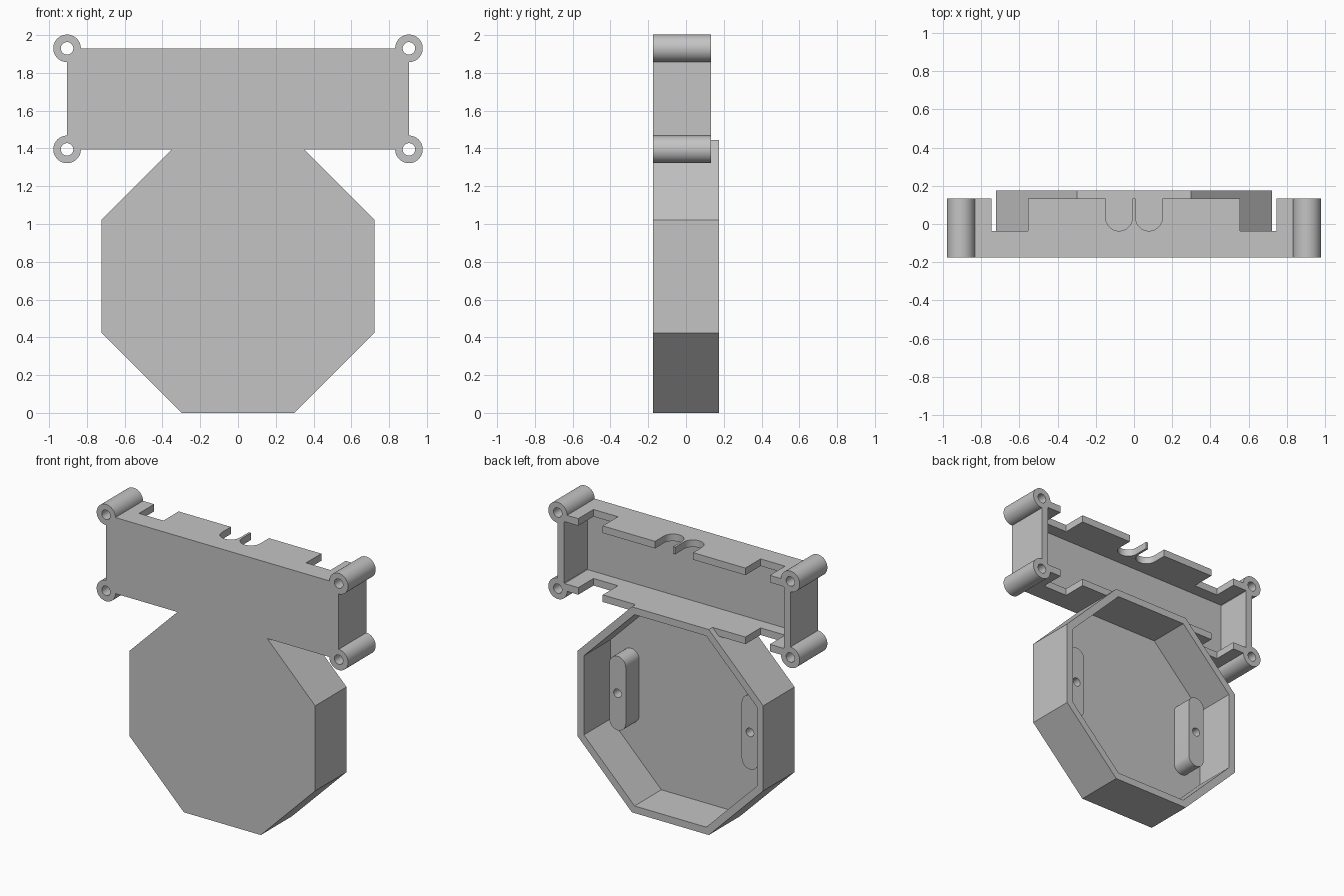
import bpy
import bmesh
import math
from mathutils import Matrix

cube = bpy.data.objects.get("Cube")
if cube:
    bpy.data.objects.remove(cube, do_unlink=True)

grey = bpy.data.materials.new("plain_grey")
grey.use_nodes = True
grey.diffuse_color = (0.55, 0.55, 0.55, 1)
grey.node_tree.nodes["Principled BSDF"].inputs["Base Color"].default_value = grey.diffuse_color

FRONT, BACK, BOX_BACK = -0.174, 0.174, 0.133
WALL = 0.05
FLOOR = FRONT + WALL
BOX_X, BOX_LOW, BOX_TOP = 0.905, 1.395, 1.93
OCT_Z, OCT_R = 0.7225, 0.7225
LUG_BACK = 0.025
BEYOND = 0.3


def prism(name, outline, y0, y1):
    """Extrude an (x, z) outline from y0 to y1."""
    bm = bmesh.new()
    face = bm.faces.new([bm.verts.new((x, y0, z)) for x, z in outline])
    side = bmesh.ops.extrude_face_region(bm, geom=[face])
    verts = [v for v in side["geom"] if isinstance(v, bmesh.types.BMVert)]
    bmesh.ops.translate(bm, verts=verts, vec=(0, y1 - y0, 0))
    bmesh.ops.recalc_face_normals(bm, faces=bm.faces)
    mesh = bpy.data.meshes.new(name)
    bm.to_mesh(mesh)
    bm.free()
    mesh.materials.append(grey)
    obj = bpy.data.objects.new(name, mesh)
    bpy.context.collection.objects.link(obj)
    return obj


def rect(x0, x1, z0, z1):
    return [(x0, z0), (x1, z0), (x1, z1), (x0, z1)]


def capsule(x, z, r, half=0.0, n=24):
    """Upright rounded slot outline; a circle when half is zero."""
    pts = []
    for end in (0, 1):
        shift = half if end == 0 else -half
        last = n + 1 if half else n
        for i in range(last):
            a = math.pi * (end + i / n)
            pts.append((x + r * math.cos(a), z + shift + r * math.sin(a)))
    return pts


def octagon(r):
    """Regular octagon with flat sides at distance r."""
    big = r / math.cos(math.pi / 8)
    angles = [math.pi / 8 + i * math.pi / 4 for i in range(8)]
    return [(big * math.cos(a), OCT_Z + big * math.sin(a)) for a in angles]


def combine(target, other, operation):
    """Apply a boolean and remove the second object."""
    other.hide_render = True
    mod = target.modifiers.new(operation.lower(), "BOOLEAN")
    mod.operation, mod.solver, mod.object = operation, "EXACT", other
    bpy.context.view_layer.objects.active = target
    bpy.ops.object.modifier_apply(modifier=mod.name)
    bpy.data.objects.remove(other, do_unlink=True)


# Octagonal tray, open at the back
housing = prism("housing", octagon(OCT_R), FRONT, BACK)
combine(housing, prism("tray_cavity", octagon(OCT_R - WALL), FLOOR, BEYOND), "DIFFERENCE")

# Screw lugs on the tray floor, with blind holes
for x in (-0.515, 0.515):
    lug = prism("screw_lug", capsule(x, OCT_Z, 0.064, 0.196), FRONT + WALL / 2, LUG_BACK)
    combine(housing, lug, "UNION")
    combine(housing, prism("lug_hole", capsule(x, OCT_Z, 0.03), FLOOR, BEYOND), "DIFFERENCE")

# Upper box, open at the back
box = prism("upper_box", rect(-BOX_X, BOX_X, BOX_LOW, BOX_TOP), FRONT, BOX_BACK)
cavity = rect(-BOX_X + WALL, BOX_X - WALL, BOX_LOW + WALL, BOX_TOP - WALL)
combine(box, prism("box_cavity", cavity, FLOOR, BEYOND), "DIFFERENCE")

# Notches through the top and bottom walls
for s in (-1, 1):
    x0, x1 = sorted((s * 0.555, s * 0.745))
    notch = prism("wall_notch", rect(x0, x1, BOX_LOW - 0.1, BOX_TOP + 0.1), -0.036, BEYOND)
    combine(box, notch, "DIFFERENCE")

# Two round-ended cable slots in the top wall
for x in (-0.078, 0.078):
    slot = prism("cable_slot", capsule(x, 0.134, 0.07, 0.1), 0, 0.2)
    slot.data.transform(Matrix.Translation((0, 0, BOX_TOP - 0.1))
                        @ Matrix.Rotation(math.pi / 2, 4, "X")
                        @ Matrix.Scale(-1, 4, (0, 0, 1)))
    slot.data.flip_normals()
    combine(box, slot, "DIFFERENCE")

combine(housing, box, "UNION")

# Tubular posts at the box corners
for x in (-BOX_X, BOX_X):
    for z in (BOX_LOW, BOX_TOP):
        post = prism("corner_post", capsule(x, z, 0.073), FRONT, BOX_BACK)
        combine(housing, post, "UNION")
        bore = prism("post_bore", capsule(x, z, 0.033), -BEYOND, BEYOND)
        combine(housing, bore, "DIFFERENCE")

bpy.ops.object.select_all(action="DESELECT")
housing.select_set(True)
bpy.context.view_layer.objects.active = housing
bpy.ops.object.shade_smooth_by_angle(angle=math.radians(30))
